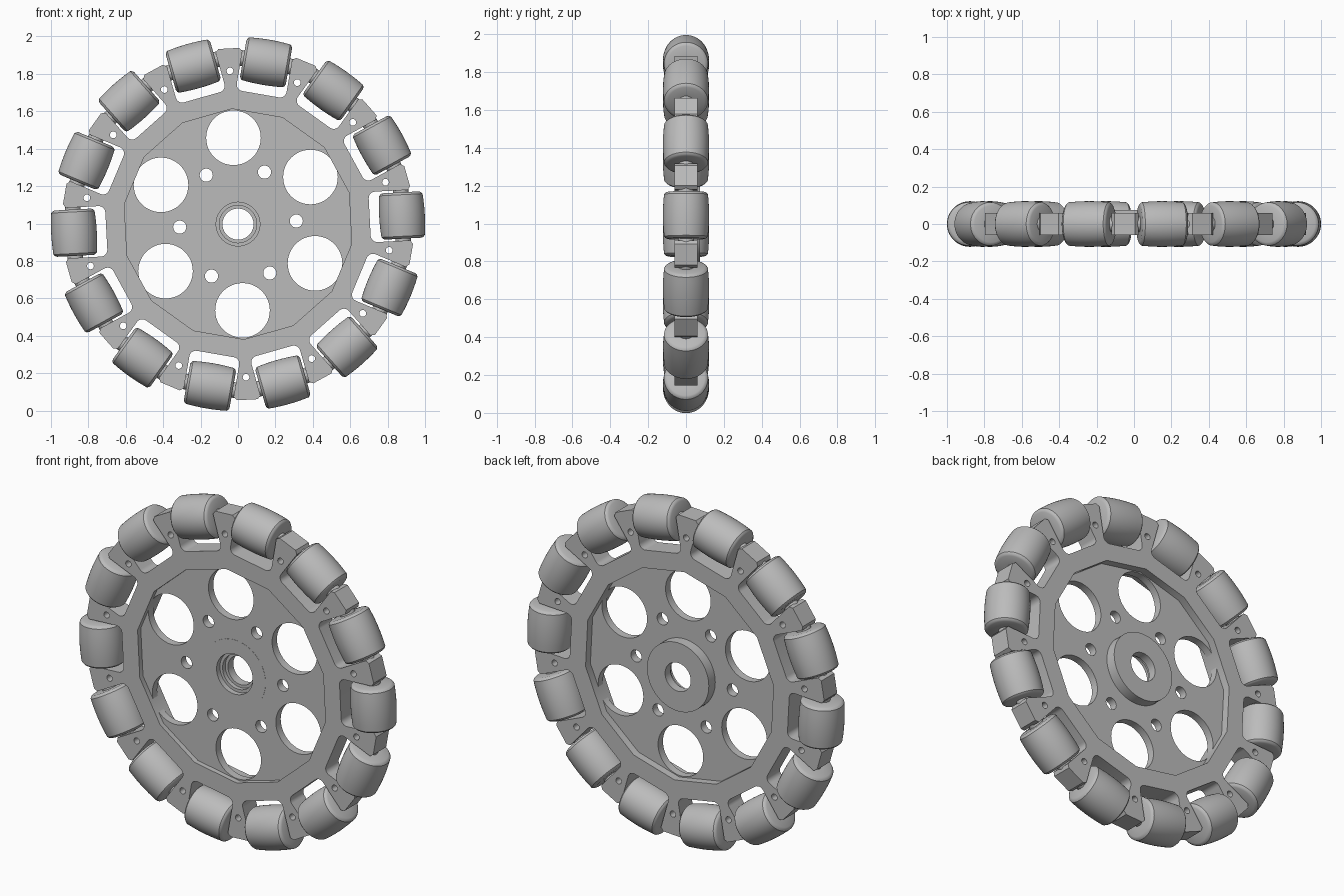
import bpy, bmesh
from math import sin, cos, pi, radians, sqrt
from mathutils import Matrix

cube = bpy.data.objects.get("Cube")
if cube:
    bpy.data.objects.remove(cube)

COUNT = 14                    # rollers around the wheel
STEP = 2 * pi / COUNT
START = radians(3)            # angle of the first roller
CENTRE_Z = 0.997
ROLLER_RING = 0.878           # distance of roller axles from the wheel centre

grey = bpy.data.materials.new("plain_grey")
grey.use_nodes = True
grey.diffuse_color = (0.5, 0.5, 0.5, 1)
bsdf = next(n for n in grey.node_tree.nodes if n.type == 'BSDF_PRINCIPLED')
bsdf.inputs["Base Color"].default_value = (0.5, 0.5, 0.5, 1)


def polar(radius, angle):
    return radius * cos(angle), radius * sin(angle)


def circle(radius, at=(0, 0), sides=32):
    return [(at[0] + radius * cos(2 * pi * i / sides),
             at[1] + radius * sin(2 * pi * i / sides)) for i in range(sides)]


def finish(mesh, bm):
    """Weld, fix normals, shade smooth with sharp edges kept, colour."""
    bmesh.ops.remove_doubles(bm, verts=bm.verts, dist=0.0001)
    bmesh.ops.recalc_face_normals(bm, faces=bm.faces)
    bm.to_mesh(mesh)
    bm.free()
    mesh.shade_smooth()
    mesh.set_sharp_from_angle(angle=radians(32))
    mesh.materials.clear()
    mesh.materials.append(grey)
    return mesh


def place(name, mesh, matrix=Matrix()):
    ob = bpy.data.objects.new(name, mesh)
    bpy.context.collection.objects.link(ob)
    ob.matrix_world = Matrix.Translation((0, 0, CENTRE_Z)) @ matrix
    return ob


def plate(name, loops, front, back):
    """Flat plate in the wheel plane; the first loop is the outline, the rest are holes."""
    curve = bpy.data.curves.new(name + "_outline", 'CURVE')
    curve.dimensions = '2D'
    curve.fill_mode = 'BOTH'
    curve.extrude = (back - front) / 2
    for loop in loops:
        spline = curve.splines.new('POLY')
        spline.points.add(len(loop) - 1)
        for point, (x, y) in zip(spline.points, loop):
            point.co = (x, y, 0, 1)
        spline.use_cyclic_u = True
    helper = bpy.data.objects.new(name + "_helper", curve)
    bpy.context.collection.objects.link(helper)
    graph = bpy.context.evaluated_depsgraph_get()
    mesh = bpy.data.meshes.new_from_object(helper.evaluated_get(graph))
    bpy.data.objects.remove(helper)
    mesh.name = name
    bm = bmesh.new()
    bm.from_mesh(mesh)
    finish(mesh, bm)
    stand = Matrix.Translation((0, (front + back) / 2, 0)) @ Matrix.Rotation(pi / 2, 4, 'X')
    return place(name, mesh, stand)


def lathe(name, profile, steps=48):
    """Closed (radius, height) profile turned around local z."""
    bm = bmesh.new()
    verts = [bm.verts.new((r, 0, h)) for r, h in profile]
    edges = [bm.edges.new((verts[i - 1], verts[i])) for i in range(len(verts))]
    bmesh.ops.spin(bm, geom=verts + edges, cent=(0, 0, 0), axis=(0, 0, 1),
                   angle=2 * pi, steps=steps)
    return finish(bpy.data.meshes.new(name), bm)


# Rim: lugs between rounded pockets, one pocket per roller
half = 0.135
floor_r, fillet = 0.705, 0.035
side = [(0.929, 0.155), (0.915, half)]
side += [(floor_r + fillet - fillet * sin(a), half - fillet + fillet * cos(a))
         for a in (i * pi / 12 for i in range(7))]
pocket = [(r, -t) for r, t in side] + side[::-1]
outline, lug_angles = [], []
for i in range(COUNT):
    a = START + i * STEP
    lug_angles.append(a + STEP / 2)
    outline += [(r * cos(a) - t * sin(a), r * sin(a) + t * cos(a)) for r, t in pocket]
recess = [polar(0.617, a) for a in lug_angles]
bolt_holes = [circle(0.018, polar(0.82, a), 16) for a in lug_angles]
plate("rim", [outline, recess] + bolt_holes, -0.06, 0.06)

# Web: thinner disc inside the rim with round cut-outs
sixths = [START + i * pi / 3 for i in range(6)]
web_edge = [polar(0.624, a) for a in lug_angles]
windows = [circle(0.146, polar(0.462, a + pi / 6), 48) for a in sixths]
small_holes = [circle(0.035, polar(0.312, a), 24) for a in sixths]
plate("web", [web_edge, circle(0.15, sides=48)] + windows + small_holes, -0.03, 0.015)

# Hub: flush and counterbored at the front, raised at the back
hub = lathe("hub", [(0.083, 0.075), (0.2, 0.075), (0.2, -0.031), (0.117, -0.031),
                    (0.117, 0), (0.1, 0), (0.1, 0.025), (0.083, 0.025)], 64)
place("hub", hub, Matrix.Rotation(-pi / 2, 4, 'X'))

# Rollers: barrels whose bulge follows the wheel circumference, on axle pins
barrel = [(sqrt(1 - t * t) - ROLLER_RING, t) for t in (i * 0.025 for i in range(-4, 5))]
cap = [(0.116, 0.111), (0.109, 0.119), (0.098, 0.124), (0.04, 0.124)]
roller = lathe("roller", [(r, -t) for r, t in cap[::-1]] + barrel + cap)
pin = lathe("axle_pin", [(0, -0.16), (0.042, -0.16), (0.042, 0.16), (0, 0.16)], 24)
for i in range(COUNT):
    turn = (Matrix.Rotation(-(START + i * STEP), 4, 'Y')
            @ Matrix.Translation((ROLLER_RING, 0, 0)))
    place(f"roller_{i + 1}", roller, turn)
    place(f"axle_pin_{i + 1}", pin, turn)
